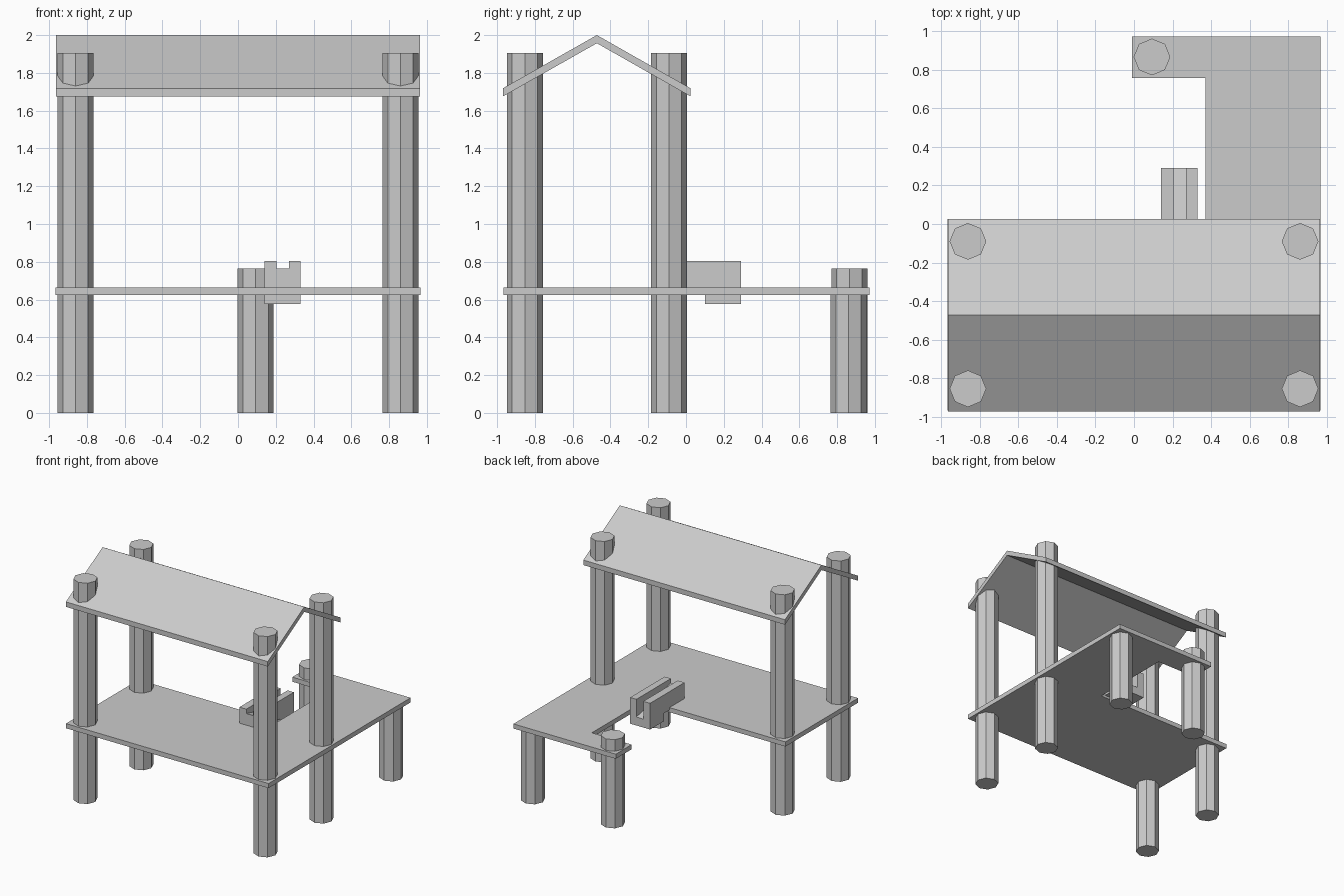
import bpy, bmesh
from mathutils import Vector

if "Cube" in bpy.data.objects:
    bpy.data.objects.remove(bpy.data.objects["Cube"])


def prism(name, profile, axis, lo, hi):
    """Extrude a closed 2D profile along x (profile is y,z) or z (profile is x,y)."""
    bm = bmesh.new()
    def place(a, b):
        return (lo, a, b) if axis == 'x' else (a, b, lo)
    face = bm.faces.new([bm.verts.new(place(a, b)) for a, b in profile])
    ext = bmesh.ops.extrude_face_region(bm, geom=[face])
    shift = Vector((hi - lo, 0, 0)) if axis == 'x' else Vector((0, 0, hi - lo))
    bmesh.ops.translate(bm, vec=shift,
                        verts=[v for v in ext['geom'] if isinstance(v, bmesh.types.BMVert)])
    bmesh.ops.recalc_face_normals(bm, faces=bm.faces)
    mesh = bpy.data.meshes.new(name)
    bm.to_mesh(mesh)
    bm.free()
    obj = bpy.data.objects.new(name, mesh)
    bpy.context.collection.objects.link(obj)
    return obj


def post(name, x, y, height):
    bpy.ops.mesh.primitive_cylinder_add(vertices=8, radius=0.095, depth=height,
                                        location=(x, y, height / 2))
    bpy.context.object.name = name


DECK_LOW, DECK_TOP = 0.625, 0.665

# Tall posts carrying the roof
for side, x in (("left", -0.86), ("right", 0.86)):
    post(f"front_post_{side}", x, -0.853, 1.905)
    post(f"middle_post_{side}", x, -0.09, 1.905)

# Short posts: one hidden under the deck arm, one poking through the hook
post("arm_post", 0.86, 0.86, DECK_LOW + 0.02)
post("hook_post", 0.093, 0.865, 0.765)

# Deck: wide platform, arm to the back and a short hook
prism("deck", [(-0.967, -0.965), (0.967, -0.965), (0.967, 0.972), (-0.01, 0.972),
               (-0.01, 0.755), (0.37, 0.755), (0.37, 0.025), (-0.967, 0.025)],
      'z', DECK_LOW, DECK_TOP)

# Gable roof of even thickness
prism("roof", [(-0.97, 1.675), (-0.97, 1.718), (-0.472, 2.0), (0.025, 1.718),
               (0.025, 1.675), (-0.472, 1.957)], 'x', -0.963, 0.963)

# Chute: two stepped walls with a sloping floor between them
Y0, Y1, STEP = -0.18, 0.29, 0.1
base = [(Y0, 0.645), (STEP, 0.645), (STEP, 0.577), (Y1, 0.577)]
wall = base + [(Y1, 0.803), (Y0, 0.803)]
prism("chute_wall_left", wall, 'x', 0.14, 0.205)
prism("chute_wall_right", wall, 'x', 0.27, 0.33)
prism("chute_floor", base + [(Y1, 0.65), (Y0, 0.765)], 'x', 0.205, 0.27)
